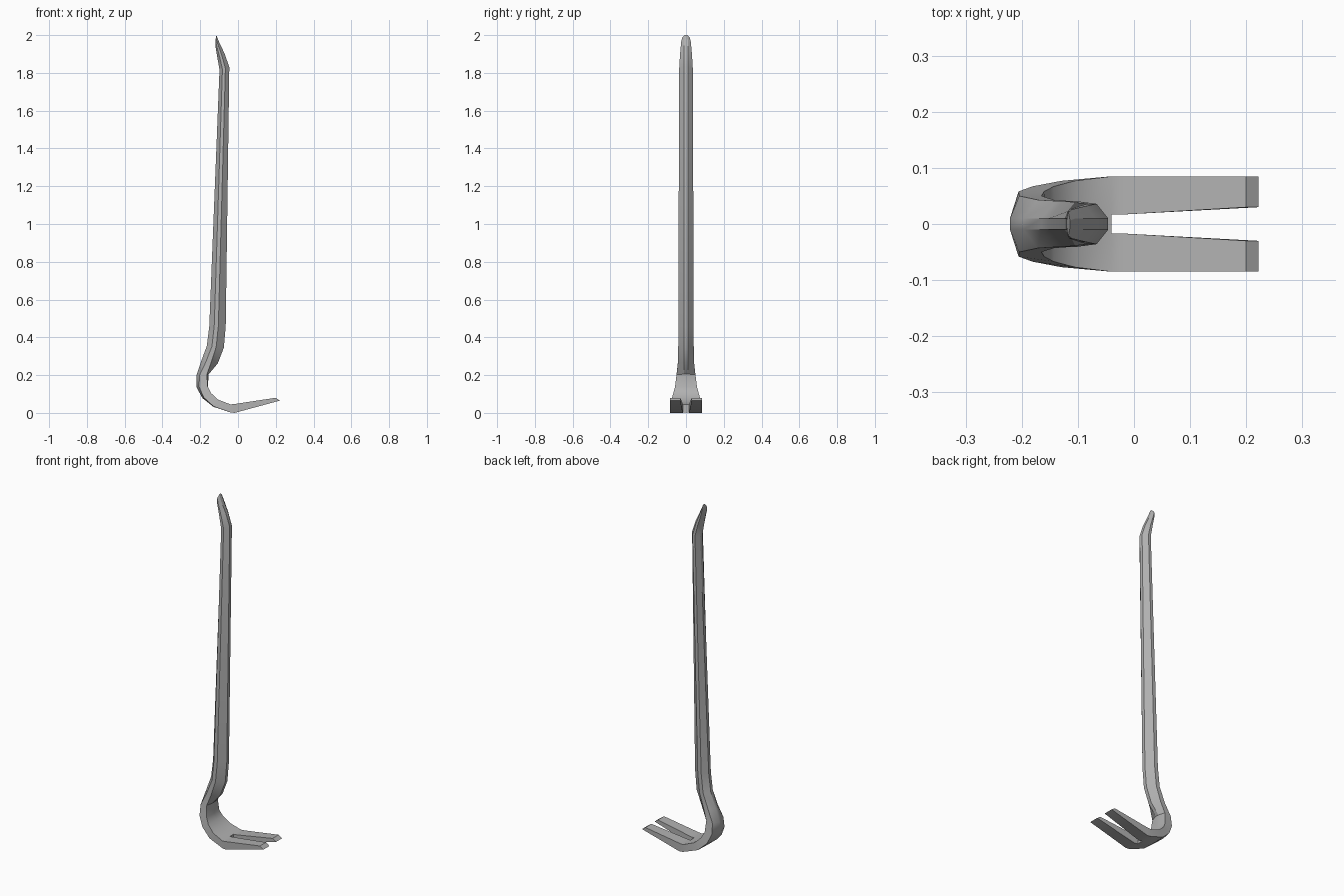
import bpy, bmesh, math
from mathutils import Vector

if "Cube" in bpy.data.objects:
    bpy.data.objects.remove(bpy.data.objects["Cube"])

# Bar stations, tip to heel:
# outer x,z | inner x,z | half width, half width of narrow faces | side edge positions across the depth
STATIONS = [
    (-.120, 1.970, -.114, 2.000, .021, .006, .30, .50),
    (-.120, 1.945, -.104, 1.972, .026, .010, .30, .60),
    (-.109, 1.880, -.070, 1.900, .032, .010, .30, .60),
    (-.098, 1.815, -.046, 1.830, .036, .010, .30, .60),
    (-.152, 0.460, -.065, 0.460, .041, .010, .30, .55),
    (-.165, 0.355, -.075, 0.345, .041, .010, .30, .55),
    (-.197, 0.268, -.107, 0.262, .043, .010, .28, .60),
    (-.221, 0.195, -.155, 0.205, .050, .010, .25, .85),
    (-.221, 0.138, -.160, 0.138, .058, .010, .25, 1.0),
    (-.188, 0.078, -.143, 0.105, .067, .012, .15, 1.0),
    (-.130, 0.032, -.105, 0.070, .077, .015, .05, 1.0),
    (-.040, 0.003, -.040, 0.045, .085, .017, .00, 1.0),
]
# Claw stations: bottom x,z | top x,z | slot half width
CLAW = [
    (-.018, 0.000, -.018, 0.047, .017),
    (0.222, 0.065, 0.200, 0.080, .030),
]

bm = bmesh.new()


def octagon(ox, oz, ix, iz, w, n, f1, f2):
    o, i = Vector((ox, 0, oz)), Vector((ix, 0, iz))
    pts = [(0, -n), (f1, -w), (f2, -w), (1, -n), (1, n), (f2, w), (f1, w), (0, n)]
    return [bm.verts.new(o.lerp(i, t) + Vector((0, y, 0))) for t, y in pts]


def bridge(a, b):
    for k in range(len(a)):
        j = (k + 1) % len(a)
        bm.faces.new((a[k], a[j], b[j], b[k]))


# Eight-sided bar
rings = [octagon(*s) for s in STATIONS]
for a, b in zip(rings, rings[1:]):
    bridge(a, b)
bm.faces.new(rings[0])

# Slot end between the claws
end = rings[-1]
bm.faces.new([end[k] for k in (0, 3, 4, 7)])

# Two claws
for side, ids in ((-1, (0, 1, 2, 3)), (1, (7, 6, 5, 4))):
    prev = [end[k] for k in ids]
    for bx, bz, tx, tz, n in CLAW:
        ring = [bm.verts.new((x, side * y, z)) for x, y, z in
                ((bx, n, bz), (bx, .085, bz), (tx, .085, tz), (tx, n, tz))]
        bridge(prev, ring)
        prev = ring
    bm.faces.new(prev)

bmesh.ops.recalc_face_normals(bm, faces=bm.faces)
mesh = bpy.data.meshes.new("pry_bar")
bm.to_mesh(mesh)
bm.free()
bar = bpy.data.objects.new("pry_bar", mesh)
bpy.context.collection.objects.link(bar)

# Dark steel finish
steel = bpy.data.materials.new("dark_steel")
steel.diffuse_color = (.44, .44, .44, 1)
steel.use_nodes = True
steel.node_tree.nodes["Principled BSDF"].inputs["Base Color"].default_value = steel.diffuse_color
mesh.materials.append(steel)

# Soft shading along the bends, crisp long edges
bpy.context.view_layer.objects.active = bar
bar.select_set(True)
bpy.ops.object.shade_smooth_by_angle(angle=math.radians(30))
